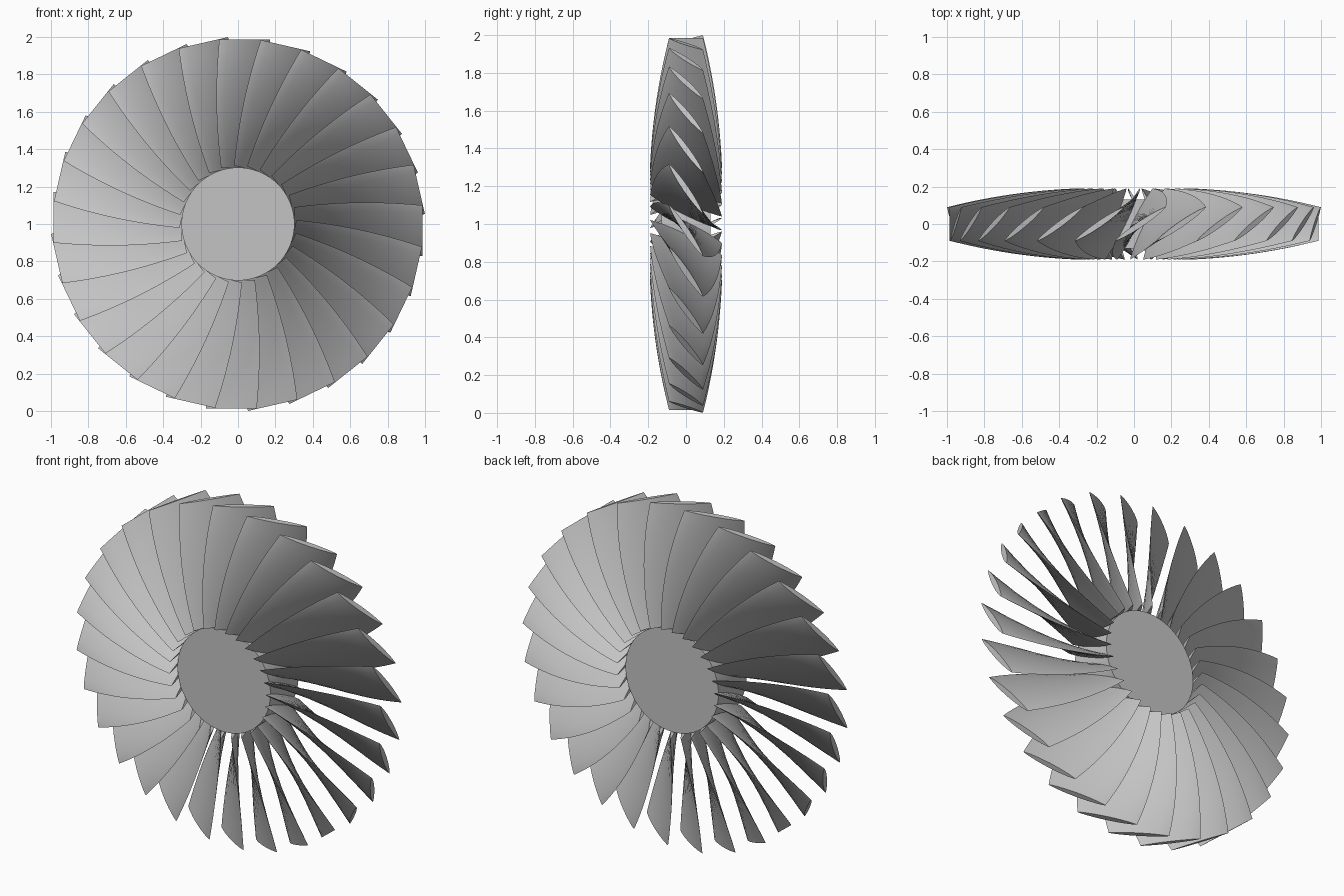
import bpy, bmesh, math
from mathutils import Vector, Matrix

cube = bpy.data.objects.get("Cube")
if cube:
    bpy.data.objects.remove(cube, do_unlink=True)

BLADES = 28
ROOT, TIP = 0.30, 0.986
SPANS, SIDE = 12, 8

grey = bpy.data.materials.new("plain grey metal")
grey.use_nodes = True
grey.diffuse_color = (0.55, 0.55, 0.55, 1)
grey.node_tree.nodes["Principled BSDF"].inputs["Base Color"].default_value = grey.diffuse_color


def finish(bm, name):
    bmesh.ops.recalc_face_normals(bm, faces=bm.faces)
    mesh = bpy.data.meshes.new(name)
    bm.to_mesh(mesh)
    bm.free()
    mesh.materials.append(grey)
    obj = bpy.data.objects.new(name, mesh)
    bpy.context.collection.objects.link(obj)
    bpy.ops.object.select_all(action='DESELECT')
    obj.select_set(True)
    bpy.context.view_layer.objects.active = obj
    bpy.ops.object.shade_smooth_by_angle(angle=math.radians(30))
    obj.location.z = 1
    return obj


def blend(root, mid, tip, u):
    """Quadratic through the root, mid-span and tip values."""
    return root * (1 - u) * (1 - 2 * u) + mid * 4 * u * (1 - u) + tip * u * (2 * u - 1)


def section(u):
    """Thin lens from the front edge to the back edge at span fraction u."""
    depth = blend(0.19, 0.157, 0.09, u)
    front = Vector((-blend(0.09, 0.115, 0.10, u), -depth))
    back = Vector((blend(0.10, 0.165, 0.17, u), depth))
    chord = back - front
    normal = Vector((-chord.y, chord.x)).normalized()
    height = ROOT + (TIP - ROOT) * u
    ring = []
    for i in range(2 * SIDE):
        a = math.pi * i / SIDE
        s = (1 - math.cos(a)) / 2
        bulge = 0.016 * math.sin(a) * abs(math.sin(a)) ** 0.5
        p = front + chord * s + normal * bulge
        ring.append((p.x, p.y, height))
    return ring


# Twisted blade lofted from root to tip
bm = bmesh.new()
rings = [[bm.verts.new(p) for p in section(i / SPANS)] for i in range(SPANS + 1)]
count = 2 * SIDE
for low, high in zip(rings, rings[1:]):
    for i in range(count):
        j = (i + 1) % count
        bm.faces.new((low[i], low[j], high[j], high[i]))
bm.faces.new(rings[0])
bm.faces.new(rings[-1])
blade = finish(bm, "blade")

# Ring of blades sharing one mesh
for k in range(1, BLADES):
    copy = blade.copy()
    copy.name = f"blade_{k + 1}"
    copy.rotation_euler.y = math.tau * k / BLADES
    bpy.context.collection.objects.link(copy)

# Central hub
bm = bmesh.new()
bmesh.ops.create_cone(bm, cap_ends=True, segments=64, radius1=0.302, radius2=0.302,
                      depth=0.26, matrix=Matrix.Rotation(math.pi / 2, 4, 'X'))
finish(bm, "hub")
